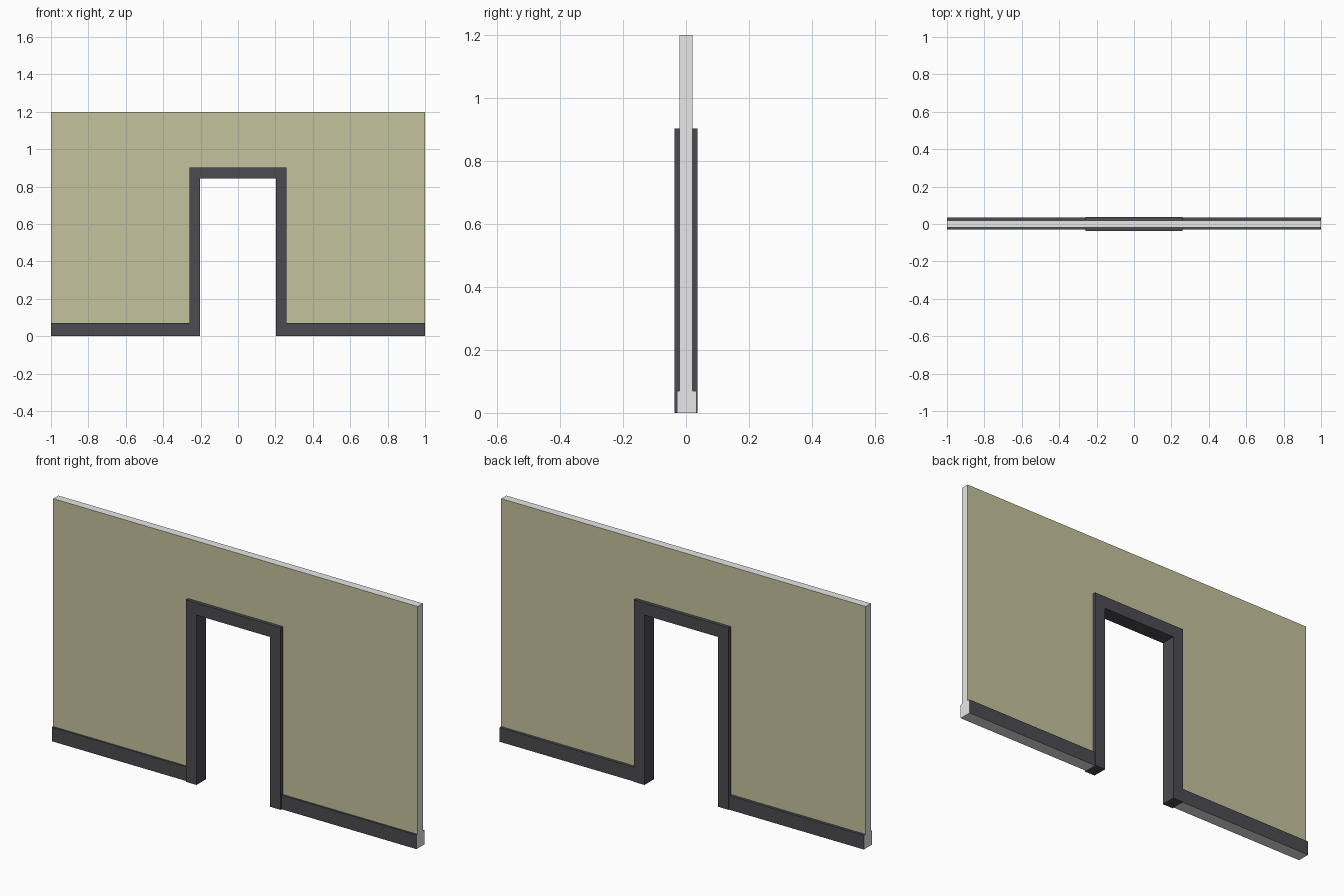
import bpy, bmesh
from mathutils import Vector

if "Cube" in bpy.data.objects:
    bpy.data.objects.remove(bpy.data.objects["Cube"])


def material(name, rgb):
    m = bpy.data.materials.new(name)
    m.diffuse_color = (*rgb, 1)
    m.use_nodes = True
    m.node_tree.nodes["Principled BSDF"].inputs["Base Color"].default_value = m.diffuse_color
    return m


OLIVE = material("olive wall paint", (0.56, 0.54, 0.34))
DARK = material("dark trim", (0.072, 0.070, 0.082))
GREY = material("grey core", (0.8, 0.8, 0.8))


def extrude_profile(name, points, y0, y1, mats, rule=lambda f: 0):
    """Extrude an x-z outline from y0 to y1 and colour its faces by a rule."""
    bm = bmesh.new()
    face = bm.faces.new([bm.verts.new((x, y0, z)) for x, z in points])
    new = bmesh.ops.extrude_face_region(bm, geom=[face])["geom"]
    verts = [v for v in new if isinstance(v, bmesh.types.BMVert)]
    bmesh.ops.translate(bm, verts=verts, vec=Vector((0, y1 - y0, 0)))
    bmesh.ops.recalc_face_normals(bm, faces=bm.faces)
    for f in bm.faces:
        f.normal_update()
        f.material_index = rule(f)
    mesh = bpy.data.meshes.new(name)
    bm.to_mesh(mesh)
    bm.free()
    for m in mats:
        mesh.materials.append(m)
    ob = bpy.data.objects.new(name, mesh)
    bpy.context.collection.objects.link(ob)
    return ob


def arch(outer_x, outer_z, inner_x, inner_z):
    """Upside-down U outline."""
    return [(-outer_x, 0), (-outer_x, outer_z), (outer_x, outer_z), (outer_x, 0),
            (inner_x, 0), (inner_x, inner_z), (-inner_x, inner_z), (-inner_x, 0)]


HALF, HEIGHT = 1.0, 1.2
FRAME_X, FRAME_Z = 0.26, 0.903
DOOR_X, DOOR_Z = 0.202, 0.842
WALL_Y, FRAME_Y = 0.02, 0.037

# wall: painted on both broad sides, grey on its edges
extrude_profile("wall", arch(HALF, HEIGHT, FRAME_X, FRAME_Z), -WALL_Y, WALL_Y,
                [OLIVE, GREY], lambda f: 0 if abs(f.normal.y) > 0.5 else 1)

# door frame lining the opening
extrude_profile("door_frame", arch(FRAME_X, FRAME_Z, DOOR_X, DOOR_Z),
                -FRAME_Y, FRAME_Y, [DARK])

# skirting boards: grey cut ends and undersides
for side, sx in (("left", -1), ("right", 1)):
    for face, y0, y1 in (("front", -0.029, -WALL_Y), ("back", WALL_Y, 0.034)):
        a, b = sx * FRAME_X, sx * HALF
        extrude_profile(f"skirting_{face}_{side}",
                        [(a, 0), (b, 0), (b, 0.07), (a, 0.07)], y0, y1, [DARK, GREY],
                        lambda f: 1 if abs(f.normal.x) > 0.5 or f.normal.z < -0.5 else 0)
